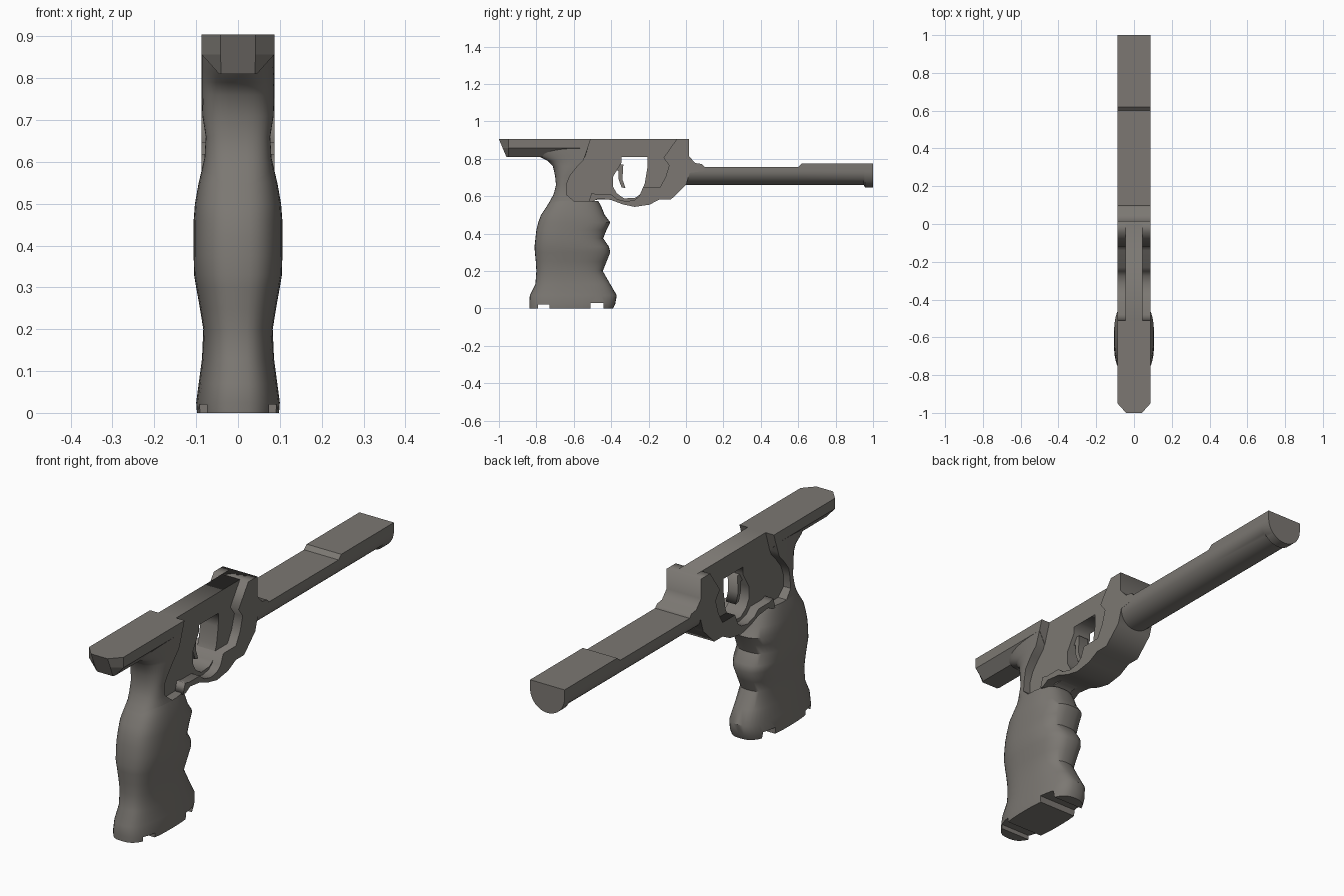
import bpy, bmesh, math

if "Cube" in bpy.data.objects:
    bpy.data.objects.remove(bpy.data.objects["Cube"])

metal = bpy.data.materials.new("warm grey")
metal.diffuse_color = (0.20, 0.187, 0.17, 1)
metal.use_nodes = True
metal.node_tree.nodes["Principled BSDF"].inputs["Base Color"].default_value = metal.diffuse_color


def activate(ob):
    bpy.ops.object.select_all(action='DESELECT')
    ob.select_set(True)
    bpy.context.view_layer.objects.active = ob


def loft(name, rings, smooth=None):
    """Skin a list of equal-length rings and cap both ends."""
    bm = bmesh.new()
    vs = [[bm.verts.new(p) for p in r] for r in rings]
    n = len(rings[0])
    for a, b in zip(vs, vs[1:]):
        for i in range(n):
            j = (i + 1) % n
            bm.faces.new((a[i], a[j], b[j], b[i]))
    bm.faces.new(vs[0])
    bm.faces.new(vs[-1])
    bmesh.ops.recalc_face_normals(bm, faces=bm.faces)
    me = bpy.data.meshes.new(name)
    bm.to_mesh(me)
    bm.free()
    ob = bpy.data.objects.new(name, me)
    bpy.context.collection.objects.link(ob)
    me.materials.append(metal)
    if smooth:
        activate(ob)
        bpy.ops.object.shade_smooth_by_angle(angle=math.radians(smooth))
    return ob


def plate(name, half, *outlines):
    """Side profile (y, z) thickened across x; later outlines are holes."""
    cu = bpy.data.curves.new(name, 'CURVE')
    cu.dimensions, cu.fill_mode, cu.extrude = '2D', 'BOTH', half
    for pts in outlines:
        sp = cu.splines.new('POLY')
        sp.points.add(len(pts) - 1)
        for p, (y, z) in zip(sp.points, pts):
            p.co = (y, z, 0, 1)
        sp.use_cyclic_u = True
    cu.materials.append(metal)
    ob = bpy.data.objects.new(name, cu)
    bpy.context.collection.objects.link(ob)
    ob.rotation_euler = (math.pi / 2, 0, math.pi / 2)
    activate(ob)
    bpy.ops.object.convert(target='MESH')
    return bpy.context.object


def spow(v, e):
    return math.copysign(abs(v) ** e, v)


# Contoured grip: z, rear y, front y, half width
grip_levels = [(0, -.838, -.39, .098), (.025, -.838, -.378, .1), (.07, -.835, -.37, .094),
               (.13, -.805, -.405, .086), (.2, -.8, -.445, .083), (.25, -.803, -.425, .091),
               (.3, -.808, -.405, .1), (.33, -.81, -.412, .105), (.375, -.805, -.443, .106),
               (.42, -.8, -.425, .106), (.46, -.79, -.405, .106), (.5, -.775, -.435, .103),
               (.55, -.742, -.455, .094), (.575, -.727, -.47, .088)]
N = 40
rings = []
for z, r, f, h in grip_levels:
    ring = []
    for i in range(N):
        a = 2 * math.pi * i / N
        ring.append((h * spow(math.sin(a), .72),
                     (r + f) / 2 + (f - r) / 2 * spow(math.cos(a), .78), z))
    rings.append(ring)
grip = loft("grip", rings)
# Two grooves across the bottom of the grip
for y0, y1, top in ((-.79, -.73, .02), (-.51, -.44, .03)):
    cut = loft("groove_cutter", [[(x, y0, -.1), (x, y1, -.1), (x, y1, top), (x, y0, top)]
                                 for x in (-.2, .2)])
    activate(grip)
    m = grip.modifiers.new("groove", 'BOOLEAN')
    m.object, m.operation, m.solver = cut, 'DIFFERENCE', 'EXACT'
    bpy.ops.object.modifier_apply(modifier=m.name)
    bpy.data.objects.remove(cut)
activate(grip)
bpy.ops.object.shade_smooth_by_angle(angle=math.radians(40))

# Rear neck: rounded back, flat front wall that borders the side recess
neck_levels = [(.55, -.742, -.6, .092), (.575, -.727, -.6, .088), (.61, -.708, -.64, .08),
               (.66, -.695, -.64, .077), (.71, -.70, -.62, .085), (.76, -.712, -.58, .087),
               (.79, -.74, -.55, .087), (.815, -.79, -.54, .087), (.86, -.82, -.525, .087)]
rings = []
for z, r, f, h in neck_levels:
    rings.append([(h * spow(math.cos(a), .7), f + (r - f) * abs(math.sin(a)) ** .8, z)
                  for a in [math.pi * i / 20 for i in range(21)]])
loft("rear_neck", rings, 40)

# Rear tang with chamfered end and underside
def tang_ring(top_y, mid_y, low_y, top, mid, low):
    half = [(top, top_y, .905), (mid, mid_y, .857), (low, low_y, .81)]
    return half + [(-x, y, z) for x, y, z in reversed(half)]

loft("rear_tang", [tang_ring(-1, -.98, -.96, .042, .042, .04),
                   tang_ring(-.95, -.95, -.95, .087, .087, .045),
                   tang_ring(-.51, -.525, -.54, .087, .087, .045)])

# Thin centre plate with the trigger opening
plate("centre_plate", .045,
      [(-.67, .9), (-.51, .905), (0, .905), (0, .66), (-.08, .59), (-.14, .585), (-.2, .558),
       (-.275, .548), (-.4, .585), (-.5, .58), (-.5, .56), (-.67, .56)],
      [(-.345, .81), (-.345, .78), (-.39, .705), (-.39, .65), (-.37, .615), (-.33, .588),
       (-.27, .592), (-.245, .61), (-.22, .67), (-.207, .75), (-.205, .81)])

# Full-width front block running back into the trigger guard rim
plate("front_block_and_guard", .087,
      [(-.05, .905), (.015, .905), (.015, .815), (.05, .777), (.085, .772), (.1, .755),
       (.1, .735), (.02, .725), (0, .66), (-.08, .583), (-.14, .583), (-.195, .555),
       (-.275, .543), (-.34, .557), (-.4, .58), (-.47, .588), (-.5, .57), (-.52, .57),
       (-.505, .618), (-.48, .61), (-.4, .61), (-.37, .585), (-.32, .572), (-.275, .58),
       (-.25, .6), (-.23, .647), (-.14, .647), (-.11, .7), (-.09, .765), (-.12, .805)])

# Trigger
plate("trigger", .025,
      [(-.4, .775), (-.335, .77), (-.34, .69), (-.323, .643), (-.345, .648), (-.36, .69),
       (-.36, .735), (-.4, .745)])

# Barrel: flat top, round underside, raised muzzle section
rings = []
for y, top, low in ((-.05, .757, .66), (.6, .757, .66), (.62, .775, .66),
                    (.95, .775, .66), (.957, .775, .647), (1, .775, .647)):
    arc = [math.pi * i / 20 for i in range(21)]
    rings.append([(-.087, y, top), (.087, y, top)] +
                 [(.087 * math.cos(a), y, .735 - (.735 - low) * math.sin(a)) for a in arc])
loft("barrel", rings, 35)
